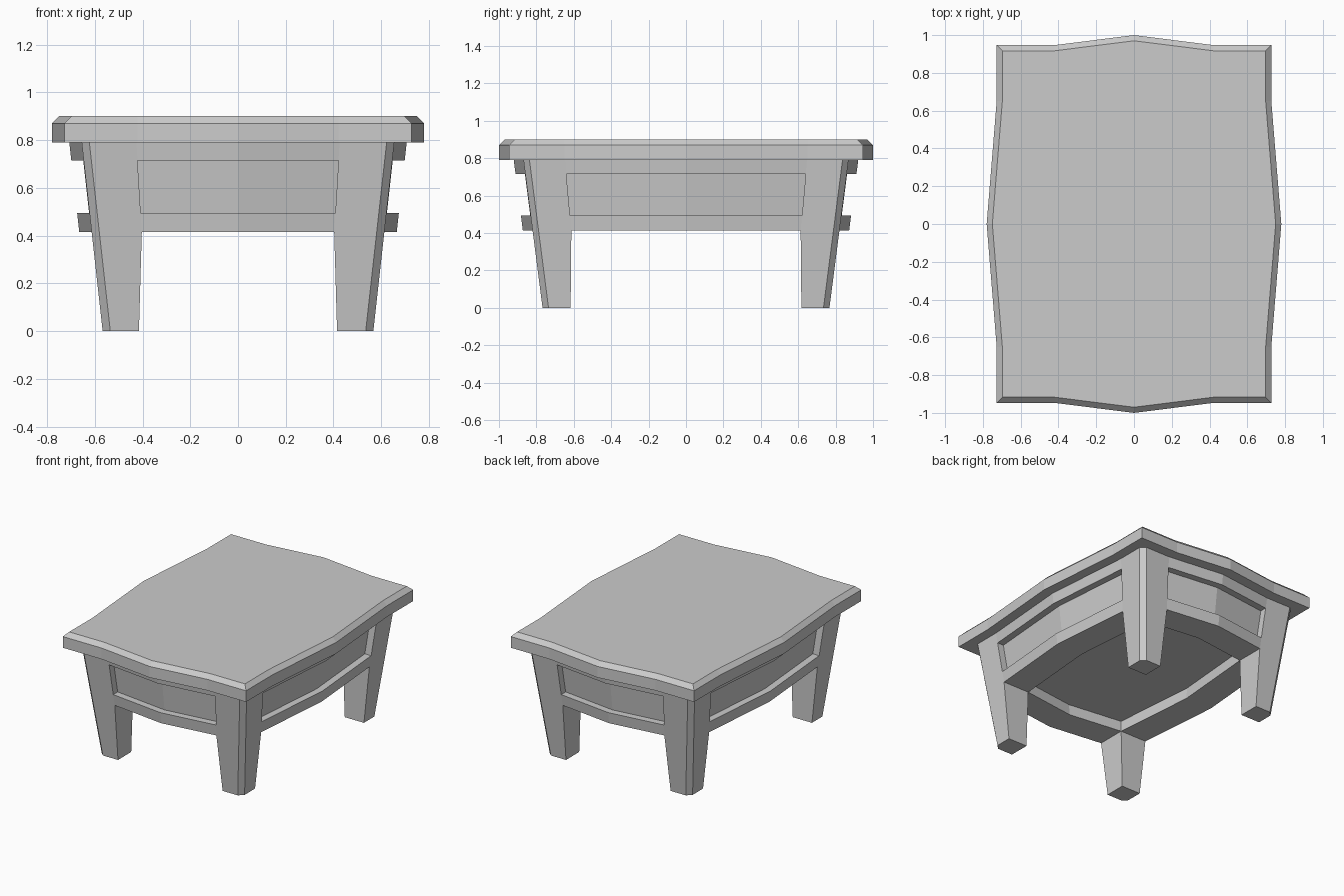
import bpy
import bmesh

cube = bpy.data.objects.get("Cube")
if cube:
    bpy.data.objects.remove(cube, do_unlink=True)

# One plain grey for the whole table
grey = bpy.data.materials.new("plain_grey")
grey.use_nodes = True
COLOUR = (0.6, 0.6, 0.6, 1)
grey.diffuse_color = COLOUR
grey.node_tree.nodes["Principled BSDF"].inputs["Base Color"].default_value = COLOUR

FOOT, RAIL_LOW, PANEL_LOW, PANEL_HIGH, BODY_TOP = 0, 0.415, 0.495, 0.715, 0.79
BULGE = 0.052     # how far each side bows out at its middle
RECESS = 0.05     # depth of the sunk panels
CHAMFER = 0.032


def loft(name, rings):
    """Skin a stack of (outline, z) rings and cap both ends."""
    bm = bmesh.new()
    loops = [[bm.verts.new((x, y, z)) for x, y in pts] for pts, z in rings]
    for low, high in zip(loops, loops[1:]):
        for i in range(len(low)):
            j = (i + 1) % len(low)
            bm.faces.new((low[i], low[j], high[j], high[i]))
    bm.faces.new(loops[0][::-1])
    bm.faces.new(loops[-1])
    bmesh.ops.recalc_face_normals(bm, faces=bm.faces)
    mesh = bpy.data.meshes.new(name)
    bm.to_mesh(mesh)
    bm.free()
    mesh.materials.append(grey)
    obj = bpy.data.objects.new(name, mesh)
    bpy.context.collection.objects.link(obj)
    return obj


def four_way(quarter):
    """Mirror a quarter outline, running from the +y axis to the +x axis."""
    half = quarter + [(x, -y) for x, y in quarter[-2::-1]]
    return half + [(-x, y) for x, y in half[-2:0:-1]]


def section(z):
    """Outer half sizes and inner leg corner at height z."""
    outer_x, outer_y = 0.567 + 0.111 * z, 0.767 + 0.129 * z
    if z <= RAIL_LOW:
        t = z / RAIL_LOW
        return outer_x, outer_y, 0.415 - 0.012 * t, 0.617 - 0.004 * t
    t = z - RAIL_LOW
    return outer_x, outer_y, 0.403 + 0.06 * t, 0.613 + 0.09 * t


# Tabletop with a bowed outline and bevelled upper edge
def top_outline(d):
    return four_way([(0, 1 - d), (0.42, 0.947 - d), (0.727 - d, 0.947 - d),
                     (0.727 - d, 0.65), (0.78 - d, 0)])


loft("tabletop", [(top_outline(0), BODY_TOP), (top_outline(0), 0.87),
                  (top_outline(0.03), 0.9)])

# Tapered legs with a chamfered outer corner
for sx, side in ((1, "left"), (-1, "right")):
    for sy, end in ((-1, "front"), (1, "back")):
        rings = []
        for z in (FOOT, RAIL_LOW, PANEL_LOW, PANEL_HIGH, BODY_TOP):
            X, Y, ix, iy = section(z)
            pts = [(ix, iy), (X, iy), (X, Y - CHAMFER), (X - CHAMFER, Y), (ix, Y)]
            rings.append(([(sx * x, sy * y) for x, y in pts], z))
        loft(f"{end}_{side}_leg", rings)


# Bowed upper and lower rails on all four sides
def rail_outline(z, along_x):
    X, Y, ix, iy = section(z)
    half, outer, inner = (ix, Y, iy) if along_x else (iy, X, ix)
    pts = [(half, outer), (0, outer + BULGE), (-half, outer),
           (-half, inner), (0, inner + BULGE), (half, inner)]
    return pts if along_x else [(v, u) for u, v in pts]


for level, low, high in (("lower", RAIL_LOW, PANEL_LOW), ("upper", PANEL_HIGH, BODY_TOP)):
    for side, along_x, s in (("front", True, -1), ("back", True, 1),
                             ("left", False, 1), ("right", False, -1)):
        loft(f"{side}_{level}_rail",
             [([(s * x, s * y) for x, y in rail_outline(z, along_x)], z)
              for z in (low, high)])


# Sunk panels around the closed box between the rails
def panel_outline(z):
    X, Y, ix, iy = section(z)
    return four_way([(0, Y + BULGE - RECESS), (ix, Y - RECESS), (ix, iy),
                     (X - RECESS, iy), (X + BULGE - RECESS, 0)])


loft("panel_box", [(panel_outline(z), z) for z in (PANEL_LOW, PANEL_HIGH)])
